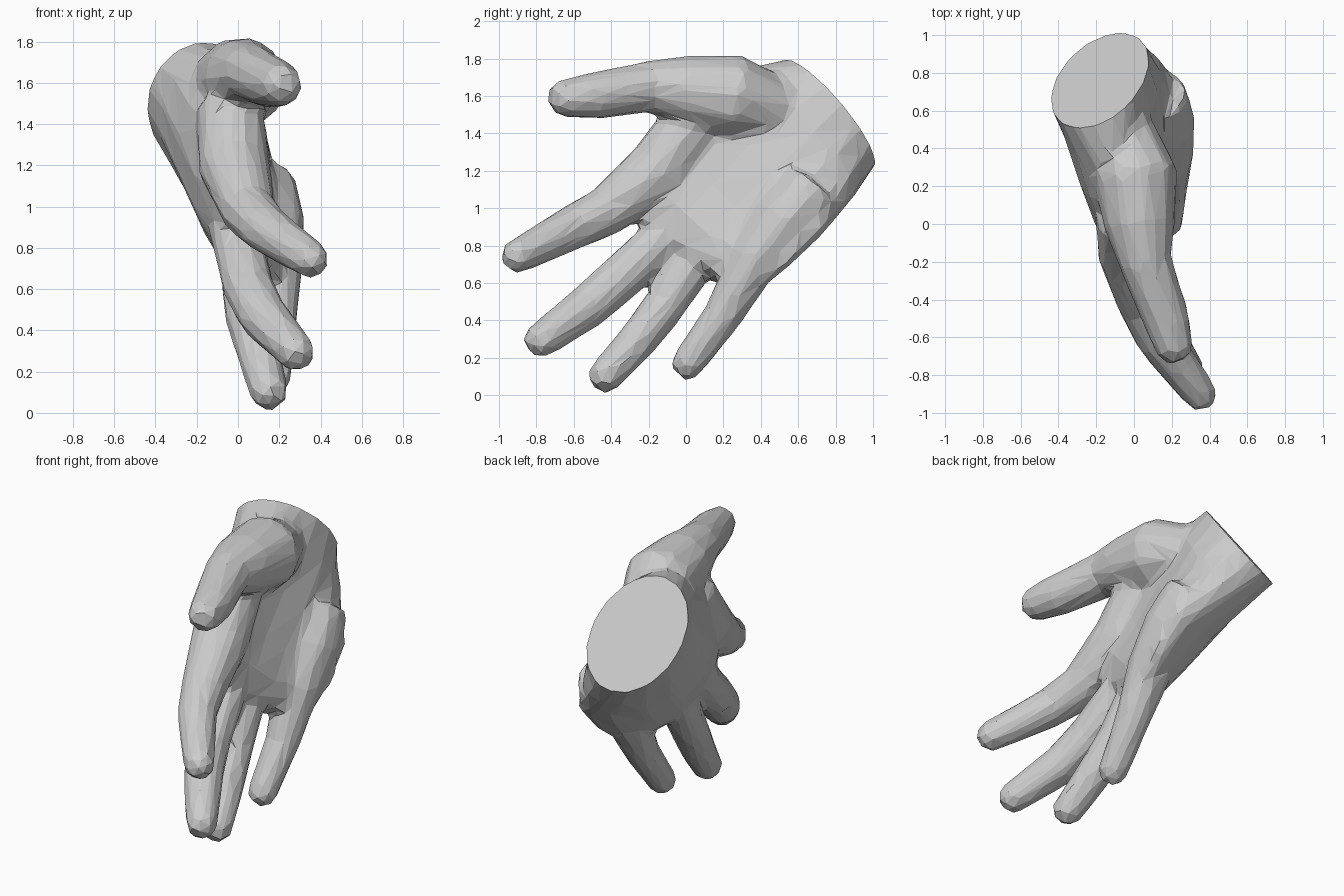
import bpy, bmesh
from math import sin, cos, pi
from mathutils import Vector as V

if "Cube" in bpy.data.objects:
    bpy.data.objects.remove(bpy.data.objects["Cube"])


def loft(name, rings):
    """Skin a stack of equal rings and cap both ends."""
    bm = bmesh.new()
    rows = [[bm.verts.new(p) for p in r] for r in rings]
    n = len(rows[0])
    for a, b in zip(rows, rows[1:]):
        for i in range(n):
            bm.faces.new((a[i], a[(i + 1) % n], b[(i + 1) % n], b[i]))
    bm.faces.new(rows[0])
    bm.faces.new(rows[-1])
    bmesh.ops.recalc_face_normals(bm, faces=bm.faces)
    me = bpy.data.meshes.new(name)
    bm.to_mesh(me)
    bm.free()
    ob = bpy.data.objects.new(name, me)
    bpy.context.collection.objects.link(ob)
    return ob


def palm_ring(radial, ulnar, thick, bow, normal=(.91, 0, .41), n=16):
    """Cupped oval between the thumb-side and little-finger-side edges."""
    radial, ulnar = V(radial), V(ulnar)
    c, h = (radial + ulnar) / 2, (ulnar - radial) / 2
    nrm = V(normal)
    nrm = (nrm - h * (nrm.dot(h) / h.length_squared)).normalized()
    pts = []
    for i in range(n):
        a = 2 * pi * (i + .5) / n
        pts.append(c + h * cos(a) * 1.01 + nrm * (thick * sin(a) - bow * sin(a) ** 2))
    return pts


def finger(name, *path, n=10):
    """Tube through (x, y, z, radius) points with a rounded tip."""
    pts = [V(p[:3]) for p in path]
    rad = [p[3] for p in path]
    d, r = (pts[-1] - pts[-2]).normalized(), rad[-1]
    for k in (pi / 6, pi / 3):
        pts.append(V(path[-1][:3]) + d * r * sin(k))
        rad.append(r * cos(k))
    rings = []
    for i, p in enumerate(pts):
        t = (pts[min(i + 1, len(pts) - 1)] - pts[max(i - 1, 0)]).normalized()
        u = V((.9, 0, .4))
        u = (u - t * u.dot(t)).normalized()
        w = t.cross(u)
        rings.append([p + (u * cos(2 * pi * (k + .5) / n) + w * sin(2 * pi * (k + .5) / n)) * rad[i]
                      for k in range(n)])
    return loft(name, rings)


# Palm, from beyond the wrist cut to the finger roots
CUT, CUT_N = V((-.18, .76, 1.5)), V((-.34, .74, .58)).normalized()
wrist = palm_ring((-.25, .52, 1.77), (-.11, 1, 1.23), .265, 0, (.49, .2, .05))
hand = loft("hand", [
    [p + CUT_N * .15 for p in wrist], wrist,
    palm_ring((-.17, .36, 1.74), (.04, .9, 1.08), .25, .07),
    palm_ring((-.1, .08, 1.62), (.24, .73, .88), .21, .16),
    palm_ring((-.04, -.15, 1.4), (.27, .56, .71), .17, .16),
    palm_ring((0, -.28, 1.19), (.25, .41, .59), .14, .11),
    palm_ring((.02, -.35, 1.02), (.21, .28, .57), .09, .08)])

# Thumb and four fingers, each rooted deep in the palm
thumb = finger("thumb", (-.08, .58, 1.5, .14), (.01, .25, 1.6, .22), (.03, 0, 1.63, .185),
               (.06, -.2, 1.65, .135), (.17, -.5, 1.6, .12), (.21, -.64, 1.59, .1))
index = finger("index_finger", (-.04, .05, 1.48, .16), (-.02, -.15, 1.2, .17),
               (.05, -.43, .98, .13), (.13, -.61, .895, .115), (.35, -.9, .745, .088))
middle = finger("middle_finger", (-.02, -.04, .91, .12), (.05, -.37, .61, .12),
                (.12, -.53, .47, .115), (.28, -.775, .295, .09))
ring = finger("ring_finger", (.02, .1, .8, .11), (.05, -.12, .47, .11),
              (.1, -.27, .28, .1), (.15, -.43, .105, .09))
little = finger("little_finger", (.1, .68, 1.1, .18), (.15, .52, .92, .17),
                (.18, .36, .72, .13), (.18, .2, .43, .1), (.17, .01, .17, .085))
digits = [thumb, index, middle, ring, little]


def bake(ob):
    """Replace the mesh by its modified result."""
    bpy.context.view_layer.update()
    me = bpy.data.meshes.new_from_object(
        ob.evaluated_get(bpy.context.evaluated_depsgraph_get()))
    ob.modifiers.clear()
    ob.data = me


# Fuse into one skin, blend the joints, then reduce to flat facets
for d in digits:
    m = hand.modifiers.new("join", "BOOLEAN")
    m.operation, m.solver, m.object = "UNION", "EXACT", d
m = hand.modifiers.new("skin", "REMESH")
m.mode, m.voxel_size = "VOXEL", .022
m = hand.modifiers.new("blend", "SMOOTH")
m.factor, m.iterations = .5, 14
m = hand.modifiers.new("refill", "DISPLACE")
m.strength, m.mid_level = .008, 0
bake(hand)
for d in digits:
    bpy.data.objects.remove(d)
m = hand.modifiers.new("facets", "DECIMATE")
m.ratio = 1500 / (2 * len(hand.data.polygons))
bake(hand)

# Straight cut at the wrist
bm = bmesh.new()
bm.from_mesh(hand.data)
bmesh.ops.bisect_plane(bm, geom=bm.verts[:] + bm.edges[:] + bm.faces[:],
                       plane_co=CUT, plane_no=CUT_N, clear_outer=True)
bmesh.ops.holes_fill(bm, edges=[e for e in bm.edges if e.is_boundary])
bmesh.ops.recalc_face_normals(bm, faces=bm.faces)
for f in bm.faces:
    f.smooth = False
bm.to_mesh(hand.data)
bm.free()
